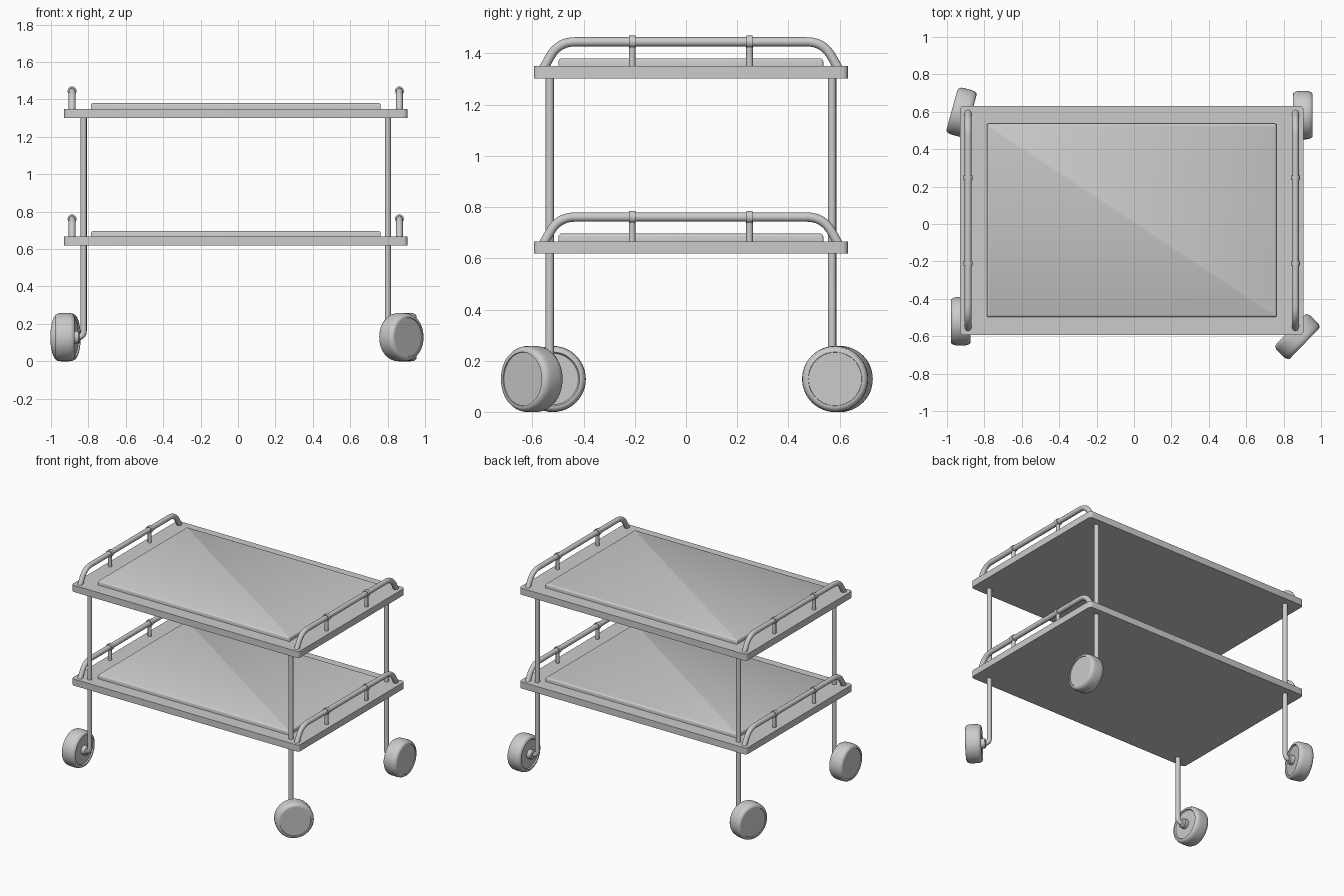
import bpy, bmesh, math
from mathutils import Vector, Matrix

if "Cube" in bpy.data.objects:
    bpy.data.objects.remove(bpy.data.objects["Cube"])

CX, CY = -0.012, 0.019      # centre of the trays
WHEEL_R = 0.129


def finish(name, bm, smooth=True):
    bmesh.ops.recalc_face_normals(bm, faces=bm.faces)
    me = bpy.data.meshes.new(name)
    bm.to_mesh(me)
    bm.free()
    ob = bpy.data.objects.new(name, me)
    bpy.context.collection.objects.link(ob)
    if smooth:
        bpy.ops.object.select_all(action='DESELECT')
        ob.select_set(True)
        bpy.context.view_layer.objects.active = ob
        bpy.ops.object.shade_smooth_by_angle(angle=math.radians(35))
    return ob


def slab(name, size, z0, z1, corner, edge=0.0):
    """Box with rounded vertical corners and an optional rounded top edge."""
    bm = bmesh.new()
    m = Matrix.Translation((CX, CY, (z0 + z1) / 2)) @ Matrix.Diagonal((*size, z1 - z0, 1))
    bmesh.ops.create_cube(bm, size=1, matrix=m)
    up = [e for e in bm.edges if abs(e.verts[0].co.z - e.verts[1].co.z) > 1e-4]
    bmesh.ops.bevel(bm, geom=up, offset=corner, segments=5, profile=0.5, affect='EDGES')
    if edge:
        top = [e for e in bm.edges if all(v.co.z > z1 - 1e-4 for v in e.verts)]
        bmesh.ops.bevel(bm, geom=top, offset=edge, segments=3, profile=0.5, affect='EDGES')
    return finish(name, bm)


def rounded(points, radius, steps=8):
    """Path with its inner corners replaced by smooth bends."""
    p = [Vector(q) for q in points]
    path = [p[0]]
    for a, b, c in zip(p, p[1:], p[2:]):
        s, e = b + (a - b).normalized() * radius, b + (c - b).normalized() * radius
        for i in range(steps + 1):
            t = i / steps
            path.append(s * (1 - t) ** 2 + b * 2 * t * (1 - t) + e * t * t)
    return path + [p[-1]]


def tube(name, path, radius, sides=20):
    """Round bar swept along a path lying in a vertical plane."""
    bm = bmesh.new()
    flat = path[-1] - path[0]
    side = Vector((-flat.y, flat.x, 0)).normalized() if flat.xy.length > 1e-6 else Vector((1, 0, 0))
    rings = []
    for i, p in enumerate(path):
        d = (path[min(i + 1, len(path) - 1)] - path[max(i - 1, 0)]).normalized()
        n = d.cross(side)
        angles = [2 * math.pi * k / sides for k in range(sides)]
        rings.append([bm.verts.new(p + (side * math.cos(a) + n * math.sin(a)) * radius) for a in angles])
    for r, s in zip(rings, rings[1:]):
        for k in range(sides):
            j = (k + 1) % sides
            bm.faces.new((r[k], r[j], s[j], s[k]))
    bm.faces.new(rings[0])
    bm.faces.new(rings[-1])
    return finish(name, bm)


def lathe(name, profile, matrix, sides=48):
    """Spin (axial, radius) points round the local x axis."""
    bm = bmesh.new()
    vs = [bm.verts.new((x, 0, r)) for x, r in profile]
    edges = [bm.edges.new(pair) for pair in zip(vs, vs[1:])]
    bmesh.ops.spin(bm, geom=vs + edges, cent=(0, 0, 0), axis=(1, 0, 0),
                   angle=2 * math.pi, steps=sides, use_duplicate=False)
    bmesh.ops.remove_doubles(bm, verts=bm.verts, dist=1e-5)
    bm.transform(matrix)
    return finish(name, bm)


# two trays, each with a raised panel and a guard rail at both ends
for level, z in (("lower", 0.666), ("upper", 1.350)):
    slab(level + "_tray", (1.836, 1.226), z - 0.048, z, 0.022)
    slab(level + "_panel", (1.55, 1.034), z - 0.01, z + 0.03, 0.008, 0.012)
    for side, s in (("left", -1), ("right", 1)):
        x = CX + s * 0.875
        tag = f"{level}_{side}"
        pts = [(x, CY - 0.576, z - 0.01), (x, CY - 0.517, z + 0.095),
               (x, CY + 0.517, z + 0.095), (x, CY + 0.576, z - 0.01)]
        tube(tag + "_rail", rounded(pts, 0.065), 0.018)
        for name, dy in (("front", -0.229), ("back", 0.229)):
            y = CY + dy
            tube(f"{tag}_{name}_rail_post", [Vector((x, y, z - 0.01)), Vector((x, y, z + 0.09))], 0.013)
            tube(f"{tag}_{name}_rail_collar",
                 [Vector((x, y - 0.012, z + 0.095)), Vector((x, y + 0.012, z + 0.095))], 0.024)

# tyre with rounded shoulders, shallow dished faces and an inner hub collar
WHEEL = [(-0.079, 0), (-0.079, 0.026), (-0.073, 0.033), (-0.045, 0.033), (-0.045, 0.100),
         (-0.053, 0.105), (-0.053, 0.112), (-0.048, 0.121), (-0.036, 0.127), (-0.022, WHEEL_R),
         (0.022, WHEEL_R), (0.036, 0.127), (0.048, 0.121), (0.053, 0.112), (0.053, 0.105),
         (0.048, 0.104), (0.048, 0)]

# legs bent outwards into the axles, each caster swivelled by its own angle
for name, sx, sy, heading in (("front_left", -1, -1, 180), ("back_left", -1, 1, 164.5),
                              ("front_right", 1, -1, -44), ("back_right", 1, 1, 0)):
    foot = Vector((CX + sx * 0.813, CY + sy * 0.551, WHEEL_R))
    a = math.radians(heading)
    out = Vector((math.cos(a), math.sin(a), 0))
    drift = Vector((-out.y, out.x, 0)) * (0.012 if heading in (0, 180) else 0)
    if heading == 180:
        drift = -drift
    centre = foot + out * 0.101 + drift
    top = Vector((foot.x, foot.y, 1.31))
    tube(name + "_leg", rounded([top, foot, centre - out * 0.03], 0.035), 0.0165)
    lathe(name + "_wheel", WHEEL, Matrix.Translation(centre) @ Matrix.Rotation(a, 4, 'Z'))
